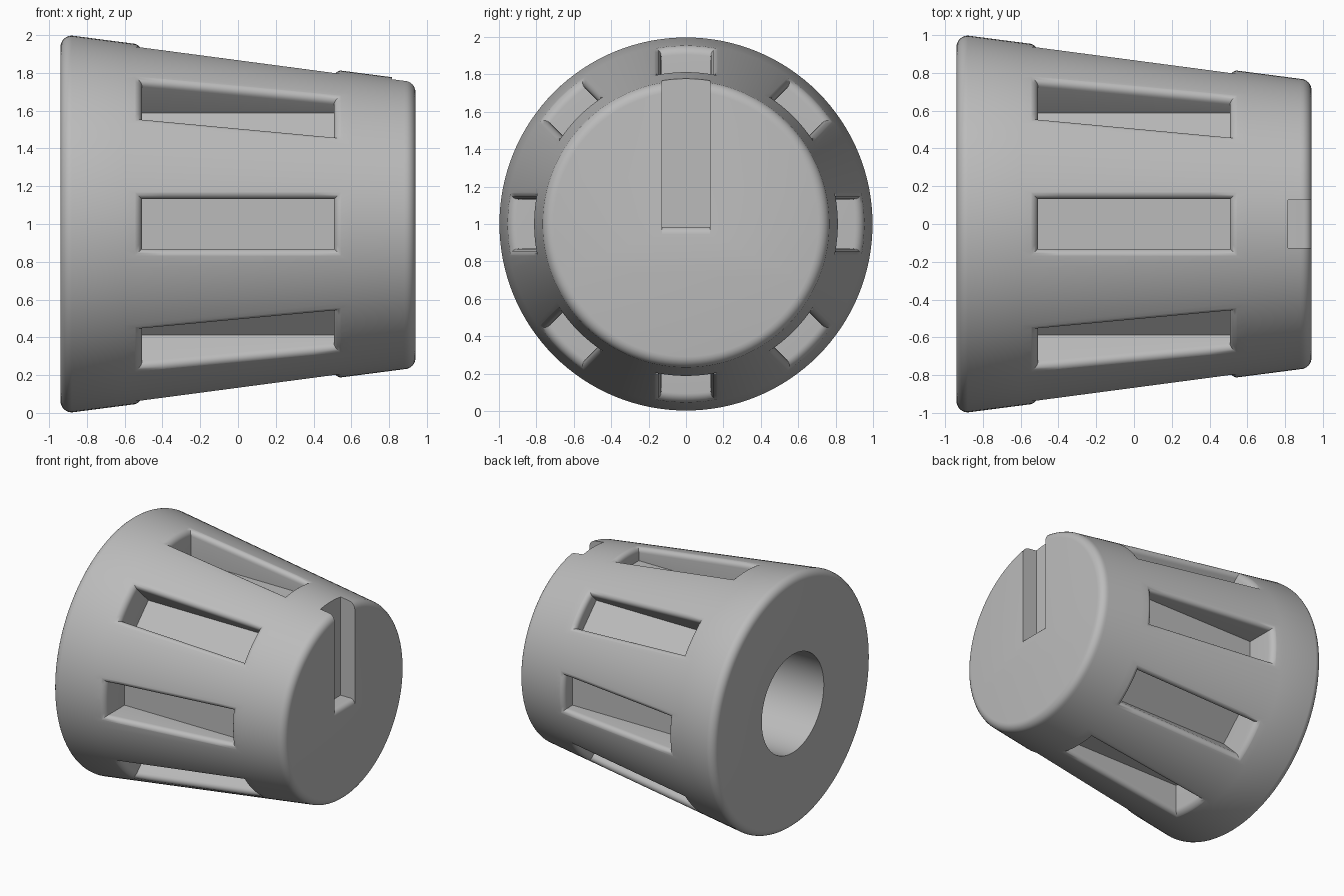
import bpy, bmesh
from math import sin, cos, pi, sqrt, radians
from mathutils import Matrix

if "Cube" in bpy.data.objects:
    bpy.data.objects.remove(bpy.data.objects["Cube"])

END = 0.94          # half length along x
FILLET = 0.045      # rounding of the pocket rims
FLOOR = 0.70        # distance of pocket floors from the axis
CENTRE = Matrix.Translation((0, 0, 1))


def cone_radius(x):
    return 0.883 - 0.13 * x


def finish(name, bm):
    bmesh.ops.recalc_face_normals(bm, faces=bm.faces)
    bm.transform(CENTRE)
    mesh = bpy.data.meshes.new(name)
    bm.to_mesh(mesh)
    bm.free()
    obj = bpy.data.objects.new(name, mesh)
    bpy.context.collection.objects.link(obj)
    return obj


def bridge(bm, a, b):
    n = len(a)
    for i in range(n):
        j = (i + 1) % n
        bm.faces.new((a[i], a[j], b[j], b[i]))


def body():
    # Tapered solid with rounded rims and a blind bore in the wide end
    steps = [i * pi / 12 for i in range(7)]
    r = 0.06
    big, small = cone_radius(-END + r) - r, cone_radius(END - r) - r
    profile = [(0.5, 0.39), (-END, 0.39)]
    profile += [(-END + r - r * cos(a), big + r * sin(a)) for a in steps]
    profile += [(x, cone_radius(x)) for x in (-0.6, 0.6)]
    profile += [(END - r + r * sin(a), small + r * cos(a)) for a in steps]
    bm = bmesh.new()
    seg = 128
    rings = [[bm.verts.new((x, rad * cos(2 * pi * i / seg), rad * sin(2 * pi * i / seg)))
              for i in range(seg)] for x, rad in profile]
    for a, b in zip(rings, rings[1:]):
        bridge(bm, a, b)
    bm.faces.new(rings[0])
    bm.faces.new(rings[-1])
    return finish("knob_body", bm)


def add_pocket(bm, angle):
    # Box with a flared mouth that follows the cone surface
    def outline(grow):
        x, w, n = 0.508 + grow, 0.132 + grow, 8
        corners = [(-x, -w), (x, -w), (x, w), (-x, w)]
        pts = []
        for (x0, y0), (x1, y1) in zip(corners, corners[1:] + corners[:1]):
            pts += [(x0 + (x1 - x0) * k / n, y0 + (y1 - y0) * k / n) for k in range(n)]
        return pts

    layers = [[(x, y, FLOOR) for x, y in outline(0)]]
    for k in range(7):
        a = k * pi / 12
        layers.append([(x, y, sqrt(cone_radius(x) ** 2 - y * y) - FILLET * (1 - sin(a)) + 0.001)
                       for x, y in outline(FILLET * (1 - cos(a)))])
    layers.append([(x, y, 1.2) for x, y in outline(FILLET)])
    turn = Matrix.Rotation(angle, 4, 'X')
    rings = []
    for layer in layers:
        ring = [bm.verts.new(p) for p in layer]
        bmesh.ops.transform(bm, matrix=turn, verts=ring)
        rings.append(ring)
    for a, b in zip(rings, rings[1:]):
        bridge(bm, a, b)
    bm.faces.new(rings[0])
    bm.faces.new(rings[-1])


def pocket_cutter():
    bm = bmesh.new()
    for i in range(8):
        add_pocket(bm, i * pi / 4)
    return finish("pocket_cutter", bm)


def slot_cutter():
    # Pointer slot with a rounded lower lip
    lip = 0.04
    profile = [(1.1, 1), (0.815, 1), (0.815, -0.015)]
    for k in range(6):
        a = k * pi / 10
        profile.append((END - lip + lip * sin(a), -0.015 - lip * (1 - cos(a))))
    profile.append((1.1, profile[-1][1]))
    bm = bmesh.new()
    sides = [[bm.verts.new((x, y, z)) for x, z in profile] for y in (-0.127, 0.127)]
    bridge(bm, *sides)
    for side in sides:
        bm.faces.new(side)
    return finish("slot_cutter", bm)


knob = body()
bpy.ops.object.select_all(action='DESELECT')
bpy.context.view_layer.objects.active = knob
knob.select_set(True)
for cutter in (pocket_cutter(), slot_cutter()):
    cutter.hide_render = True
    mod = knob.modifiers.new(cutter.name, 'BOOLEAN')
    mod.operation = 'DIFFERENCE'
    mod.solver = 'EXACT'
    mod.object = cutter
    bpy.ops.object.modifier_apply(modifier=mod.name)
    bpy.data.objects.remove(cutter)

# Plain grey plastic
grey = bpy.data.materials.new("plain_grey")
grey.use_nodes = True
colour = (0.5, 0.5, 0.5, 1)
grey.diffuse_color = colour
grey.node_tree.nodes["Principled BSDF"].inputs["Base Color"].default_value = colour
knob.data.materials.clear()
knob.data.materials.append(grey)
bpy.ops.object.shade_smooth_by_angle(angle=radians(32))
